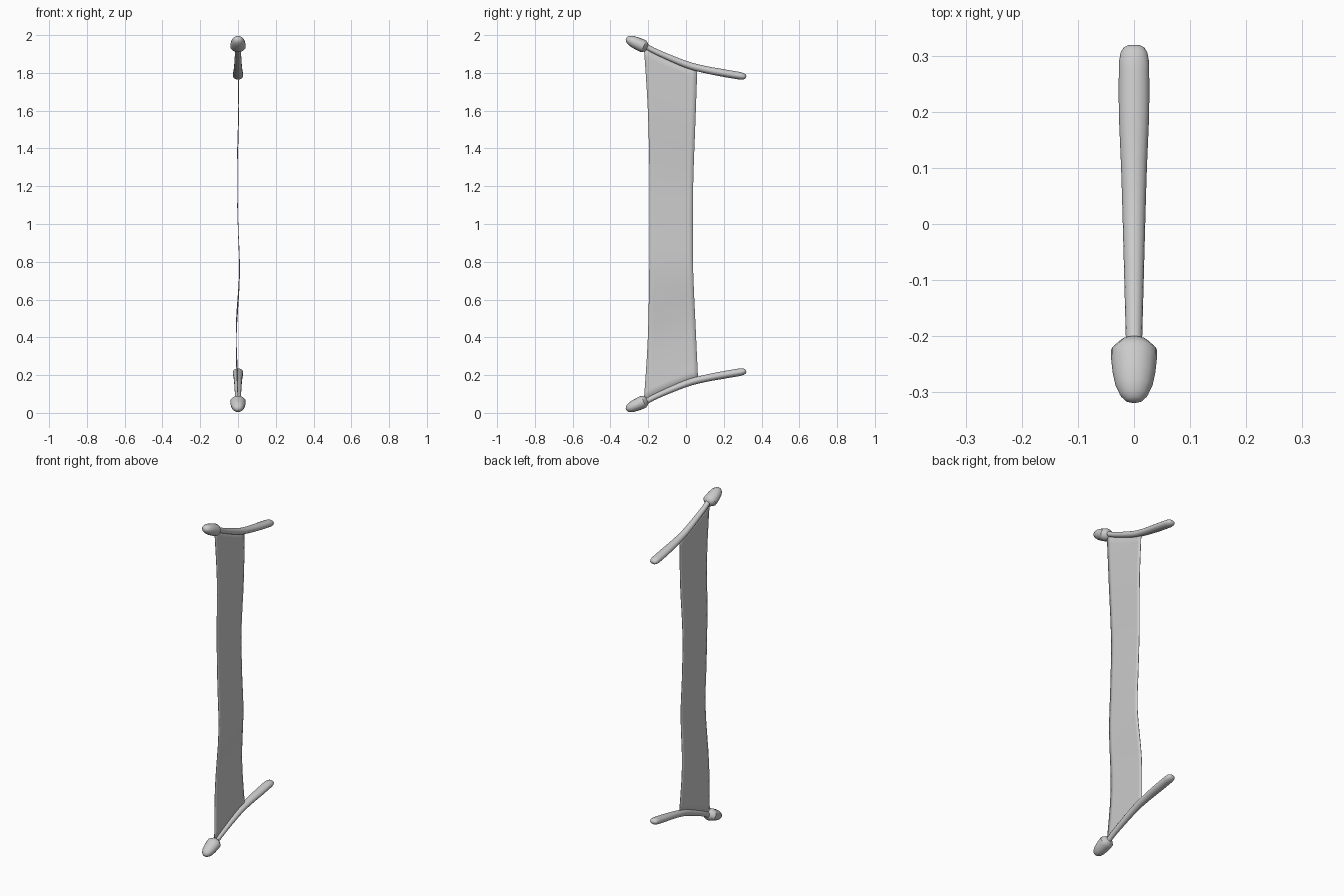
import bpy, bmesh, math
from mathutils import Vector

if "Cube" in bpy.data.objects:
    bpy.data.objects.remove(bpy.data.objects["Cube"])


def smooth(stations, steps=4):
    """Catmull-Rom interpolation of station tuples."""
    out = []
    n = len(stations)
    for i in range(n - 1):
        p = [stations[max(0, min(n - 1, i + k))] for k in (-1, 0, 1, 2)]
        for s in range(steps):
            t = s / steps
            out.append(tuple(0.5 * (2 * b + (c - a) * t + (2 * a - 5 * b + 4 * c - d) * t * t
                                    + (3 * b - a - 3 * c + d) * t ** 3) for a, b, c, d in zip(*p)))
    out.append(stations[-1])
    return out


def make(name, bm):
    bmesh.ops.recalc_face_normals(bm, faces=bm.faces)
    me = bpy.data.meshes.new(name)
    bm.to_mesh(me)
    bm.free()
    ob = bpy.data.objects.new(name, me)
    bpy.context.collection.objects.link(ob)
    bpy.context.view_layer.objects.active = ob
    ob.select_set(True)
    bpy.ops.object.shade_smooth_by_angle(angle=math.radians(40))
    ob.select_set(False)
    return ob


def loft(name, stations, flip, sides=16):
    """Oval rings (y, z, half width in x, half depth) along a path; flip mirrors about z = 1."""
    bm = bmesh.new()
    rings = []
    n = len(stations)
    for i, (y, z, rx, rd) in enumerate(stations):
        a, b = stations[max(0, i - 1)], stations[min(n - 1, i + 1)]
        t = Vector((0, b[0] - a[0], b[1] - a[1])).normalized()
        nrm = Vector((0, -t.z, t.y))
        ring = []
        for k in range(sides):
            ang = 2 * math.pi * k / sides
            p = Vector((rx * math.cos(ang), y, z)) + nrm * rd * math.sin(ang)
            if flip:
                p.z = 2 - p.z
            ring.append(bm.verts.new(p))
        rings.append(ring)
    for r, s in zip(rings, rings[1:]):
        for k in range(sides):
            j = (k + 1) % sides
            bm.faces.new((r[k], r[j], s[j], s[k]))
    bm.faces.new(rings[0])
    bm.faces.new(rings[-1])
    return make(name, bm)


# Curved, tapering rods
centre = [(-.225, 1.948, .014, .014), (-.15, 1.908, .016, .015), (0, 1.845, .02, .018),
          (.1, 1.818, .023, .019), (.2, 1.799, .027, .020), (.288, 1.784, .027, .020)]
rod = smooth(centre) + [(.305, 1.781, .024, .017), (.314, 1.779, .019, .012), (.318, 1.778, .012, .006)]

# Bullet-shaped caps: (distance from base, half width, half depth)
profile = [(0, .015, .015), (.003, .024, .022), (.02, .041, .034), (.035, .041, .034), (.065, .038, .032),
           (.09, .033, .028), (.108, .025, .021), (.118, .016, .013), (.122, .006, .005)]
base, axis = Vector((-.206, 1.932)), Vector((-.92, .42)).normalized()
cap = [((base + axis * d).x, (base + axis * d).y, w, h) for d, w, h in profile]

for name, flip in (("top", False), ("bottom", True)):
    loft(name + "_rod", rod, flip)
    loft(name + "_cap", cap, flip)


# Thin, slightly rippled sheet stretched between the rods
def rod_z(y):
    for a, b in zip(rod, rod[1:]):
        if a[0] <= y <= b[0]:
            return a[1] + (b[1] - a[1]) * (y - a[0]) / (b[0] - a[0])
    return rod[0][1]


# rows: (fraction from top, left y, right y, ripple x)
rows = smooth([(0, -.224, .060, 0), (.17, -.203, .050, .003), (.35, -.194, .039, -.005), (.5, -.194, .036, 0),
               (.65, -.195, .038, .008), (.83, -.203, .051, -.010), (1, -.224, .064, 0)])
cols = 10
bm = bmesh.new()
grid = []
for f, left, right, x in rows:
    line = []
    for c in range(cols + 1):
        y = left + (right - left) * c / cols
        top_y = -.224 + .285 * c / cols
        top = rod_z(top_y)
        line.append(bm.verts.new((x, y, top + (2 - 2 * top) * f)))
    grid.append(line)
for r, s in zip(grid, grid[1:]):
    for c in range(cols):
        bm.faces.new((r[c], r[c + 1], s[c + 1], s[c]))
sheet = make("sheet", bm)
mod = sheet.modifiers.new("thickness", 'SOLIDIFY')
mod.thickness = .003
mod.offset = 0
